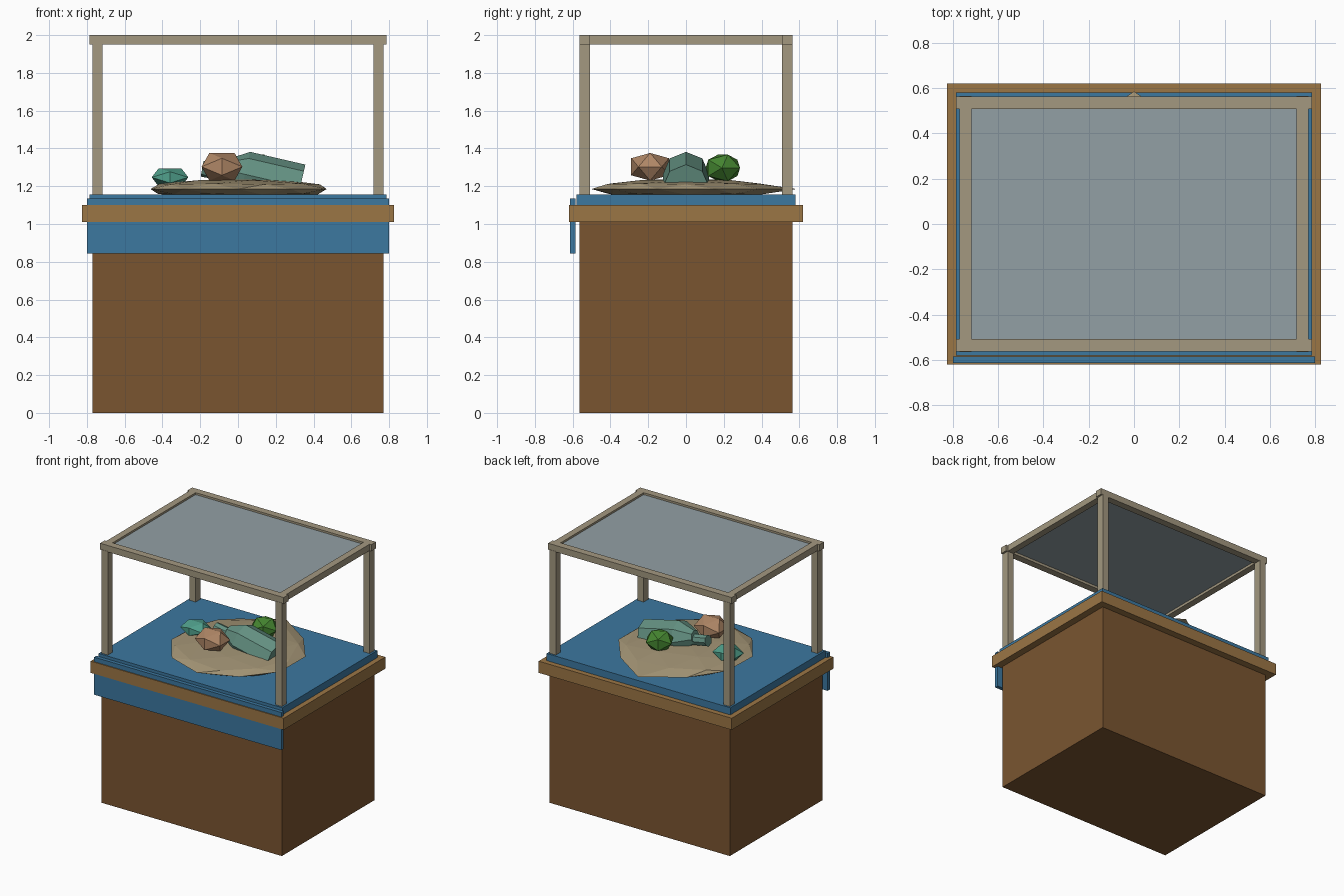
import bpy, bmesh, math, random
from mathutils import Matrix, Vector

if "Cube" in bpy.data.objects:
    bpy.data.objects.remove(bpy.data.objects["Cube"])

random.seed(4)

def mat(name, rgb):
    m = bpy.data.materials.new(name)
    m.diffuse_color = (*rgb, 1)
    m.use_nodes = True
    m.node_tree.nodes["Principled BSDF"].inputs["Base Color"].default_value = m.diffuse_color
    return m

BROWN = mat("dark_wood", (.195, .091, .03))
OAK = mat("light_wood", (.33, .18, .06))
BLUE = mat("blue_cloth", (.045, .188, .352))
FRAME = mat("frame_beige", (.366, .314, .216))
GLASS = mat("pale_glass", (.29, .35, .376))
SAND = mat("sand", (.37, .30, .18))
BOTTLE = mat("bottle_green", (.127, .283, .223))
PEACH = mat("peach_stone", (.43, .24, .133))
GREEN = mat("green_stone", (.06, .24, .03))
TEAL = mat("teal_stone", (.08, .35, .26))

def finish(name, bm, material):
    bmesh.ops.recalc_face_normals(bm, faces=bm.faces)
    me = bpy.data.meshes.new(name)
    bm.to_mesh(me)
    bm.free()
    me.materials.append(material)
    ob = bpy.data.objects.new(name, me)
    bpy.context.collection.objects.link(ob)
    return ob

def box(name, lo, hi, material):
    bm = bmesh.new()
    size = [b - a for a, b in zip(lo, hi)]
    mid = [(a + b) / 2 for a, b in zip(lo, hi)]
    bmesh.ops.create_cube(bm, size=1, matrix=Matrix.Translation(mid) @ Matrix.Diagonal((*size, 1)))
    return finish(name, bm, material)

def stone(name, centre, radii, material, turn=0):
    # icosahedron with an edge on top, from three golden rectangles
    g = (math.sqrt(5) - 1) / 2
    bm = bmesh.new()
    rot = Matrix.Rotation(turn, 3, 'Z')
    for a in (-1, 1):
        for b in (-g, g):
            for p in ((b, 0, a), (a, b, 0), (0, a, b)):
                v = rot @ Vector([c * r for c, r in zip(p, radii)])
                bm.verts.new(v + Vector(centre))
    bmesh.ops.convex_hull(bm, input=bm.verts)
    return finish(name, bm, material)

def lathe(name, start, tilt, profile, material, sides=8):
    # closed faceted tube along +x, tilted downwards
    bm = bmesh.new()
    rot = Matrix.Rotation(tilt, 3, 'Y')
    rings = []
    for t, r in profile:
        ring = []
        for k in range(sides):
            a = 2 * math.pi * k / sides
            ring.append(bm.verts.new(rot @ Vector((t, r * math.sin(a), r * math.cos(a))) + Vector(start)))
        rings.append(ring)
    for p, q in zip(rings, rings[1:]):
        for k in range(sides):
            j = (k + 1) % sides
            bm.faces.new((p[k], p[j], q[j], q[k]))
    bm.faces.new(rings[0])
    bm.faces.new(rings[-1])
    return finish(name, bm, material)

# base cabinet, counter and cloth
box("cabinet", (-.77, -.565, 0), (.77, .565, 1.01), BROWN)
box("counter_slab", (-.825, -.62, 1.01), (.825, .62, 1.10), OAK)
box("display_cloth", (-.785, -.58, 1.10), (.785, .58, 1.155), BLUE)
box("front_cloth_flap", (-.80, -.613, .845), (.80, -.585, 1.135), BLUE)

# canopy posts and rails
for sx, side in ((-1, "left"), (1, "right")):
    xs = sorted((sx * .717, sx * .77))
    for sy, end in ((-1, "front"), (1, "back")):
        ys = sorted((sy * .507, sy * .565))
        box(f"{end}_{side}_post", (xs[0], ys[0], 1.155), (xs[1], ys[1], 1.955), FRAME)
    box(f"{side}_rail", (xs[0], -.51, 1.95), (xs[1], .51, 2), FRAME)
for sy, end in ((-1, "front"), (1, "back")):
    ys = sorted((sy * .507, sy * .563))
    box(f"{end}_rail", (-.785, ys[0], 1.95), (.785, ys[1], 2), FRAME)
box("glass_roof", (-.72, -.51, 1.97), (.72, .51, 1.985), GLASS)

# sand mound: squashed icosphere with an uneven rim
bm = bmesh.new()
bmesh.ops.create_icosphere(bm, subdivisions=2, radius=1)
for v in bm.verts:
    k = random.uniform(.95, 1.0)
    if v.co.y > .98:
        k = 1.17
    elif v.co.y < -.98:
        k = 1.0
    v.co = Vector((v.co.x * .497 * k, v.co.y * .5 * k, 1.185 + v.co.z * .055))
finish("sand_mound", bm, SAND)

# bottle lying on the mound
tilt = math.radians(13)
lathe("bottle_body", (-.08, 0, 1.29), tilt,
      [(0, .05), (.12, .122), (.42, .122)], BOTTLE)
lathe("bottle_neck", (-.19, 0, 1.292), math.radians(10),
      [(0, .042), (.16, .042)], BOTTLE)

# faceted stones
stone("peach_rock", (-.085, -.19, 1.303), (.108, .1, .073), PEACH)
stone("green_rock", (.09, .195, 1.297), (.09, .088, .07), GREEN, .5)
stone("teal_rock", (-.36, 0, 1.247), (.097, .085, .048), TEAL)
